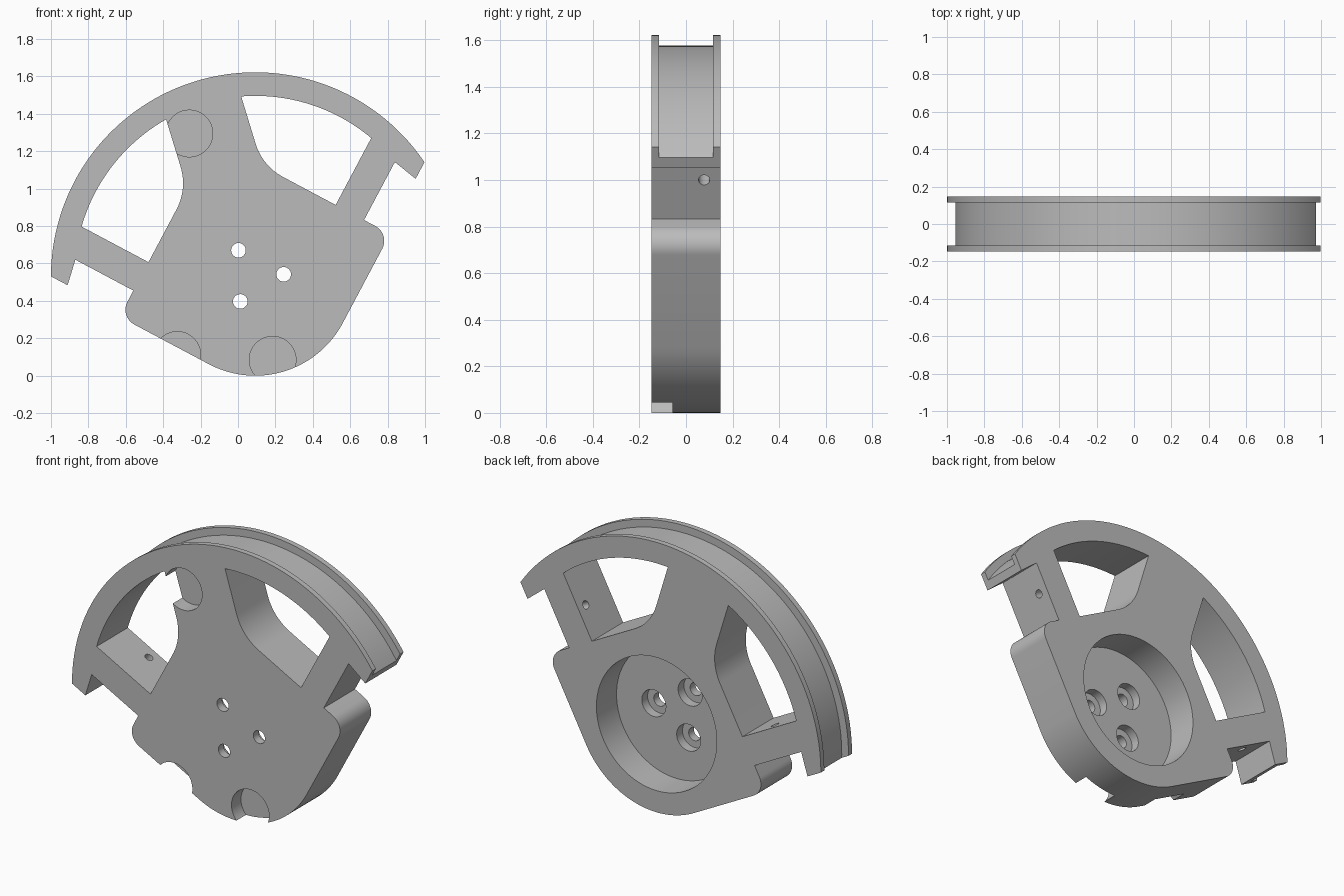
import bpy, bmesh
from math import sin, cos, radians, asin, degrees
from mathutils import Matrix

scene = bpy.context.scene
if "Cube" in bpy.data.objects:
    bpy.data.objects.remove(bpy.data.objects["Cube"], do_unlink=True)

HALF = 0.148      # half thickness
RIM = 1.092       # outer radius of the rim
RIM_IN = 0.966    # inner radius of the rim
HUB = 0.53        # hub radius
ARM_LOW, ARM_HIGH = -0.372, -0.2
SIDE = -0.54      # flat side of the hub


def arc(cx, cz, r, start, end, n):
    steps = [radians(start + (end - start) * i / n) for i in range(n + 1)]
    return [(cx + r * cos(t), cz + r * sin(t)) for t in steps]


def mirror(points):
    # reflect across the centre line of the middle spoke
    return [(-z, -x) for x, z in reversed(points)]


def make(name, bm):
    bmesh.ops.recalc_face_normals(bm, faces=bm.faces)
    mesh = bpy.data.meshes.new(name)
    bm.to_mesh(mesh)
    bm.free()
    ob = bpy.data.objects.new(name, mesh)
    scene.collection.objects.link(ob)
    return ob


def prism(name, points, y0, y1):
    bm = bmesh.new()
    face = bm.faces.new([bm.verts.new((x, y0, z)) for x, z in points])
    new = bmesh.ops.extrude_face_region(bm, geom=[face])["geom"]
    bmesh.ops.translate(bm, vec=(0, y1 - y0, 0),
                        verts=[v for v in new if isinstance(v, bmesh.types.BMVert)])
    return make(name, bm)


def disc(name, x, z, r, y0, y1, n=48):
    return prism(name, arc(x, z, r, 0, 360, n)[:-1], y0, y1)


def rod(name, location, r, depth, axis):
    bm = bmesh.new()
    turn = Matrix.Rotation(radians(90), 4, "Y") if axis == "X" else Matrix()
    bmesh.ops.create_cone(bm, cap_ends=True, segments=24, radius1=r, radius2=r,
                          depth=depth, matrix=Matrix.Translation(location) @ turn)
    return make(name, bm)


def cut(target, cutter):
    cutter.hide_render = True
    mod = target.modifiers.new("cut", "BOOLEAN")
    mod.operation = "DIFFERENCE"
    mod.solver = "EXACT"
    mod.object = cutter
    bpy.context.view_layer.update()
    graph = bpy.context.evaluated_depsgraph_get()
    mesh = bpy.data.meshes.new_from_object(target.evaluated_get(graph))
    target.modifiers.clear()
    target.data = mesh
    bpy.data.objects.remove(cutter, do_unlink=True)


# Body outline: half of it, then its mirror image
tip = -0.512
half = arc(0, 0, RIM, 135, 180 + degrees(asin(-tip / RIM)), 48)
half += [(-0.864, tip), (-0.891, ARM_LOW), (SIDE, ARM_LOW)]
half += arc(SIDE + 0.09, -HUB + 0.09, 0.09, 180, 270, 10)
half += arc(0, 0, HUB, 270, 315, 20)
body = prism("sector_wheel", half + mirror(half)[1:-1], -HALF, HALF)

# Windows between the arms and the middle spoke
spoke = 0.21
fillet = 0.3
window = arc(0, 0, RIM_IN, 135 + degrees(asin(spoke / RIM_IN)),
             180 + degrees(asin(-ARM_HIGH / RIM_IN)), 32)
window += [(SIDE, ARM_HIGH)]
window += arc(SIDE - fillet, 0.119, fillet, 0, 45, 14)
for points in (window, mirror(window)):
    cut(body, prism("window_cutter", points, -0.3, 0.3))

# Groove around the rim
groove = arc(0, 0, 1.3, 45, 225, 96) + arc(0, 0, 1.047, 225, 45, 96)
cut(body, prism("groove_cutter", groove, -0.115, 0.115))

# Round hub recess on the back
floor = -0.043
cut(body, disc("recess_cutter", 0, 0, 0.40, floor, 0.3, 96))

# Three counterbored bolt holes
for angle in (30, 150, 270):
    x, z = 0.158 * cos(radians(angle)), 0.158 * sin(radians(angle))
    x, z = x - 0.008, z + 0.003
    cut(body, disc("bolt_cutter", x, z, 0.039, -0.3, 0.1, 32))
    cut(body, disc("counterbore_cutter", x, z, 0.08, floor - 0.055, 0.1, 32))

# Three round pockets on the front
for x, z in ((-0.67, 0.51), (-0.171, -0.566), (0.291, -0.349)):
    cut(body, disc("pocket_cutter", x, z, 0.125, -0.3, -0.058))

# Small pin holes through both arms
middle = (ARM_LOW + ARM_HIGH) / 2
cut(body, rod("pin_cutter", (-0.73, 0.078, middle), 0.024, 0.3, "Z"))
cut(body, rod("pin_cutter", (-middle, 0.078, 0.73), 0.024, 0.3, "X"))

# Tilt and place
body.data.transform(Matrix.Translation((0.092, 0, HUB)) @ Matrix.Rotation(radians(28), 4, "Y"))

# Colour and shading
grey = bpy.data.materials.new("plain grey")
grey.use_nodes = True
colour = (0.5, 0.5, 0.5, 1)
grey.diffuse_color = colour
grey.node_tree.nodes["Principled BSDF"].inputs["Base Color"].default_value = colour
body.data.materials.clear()
body.data.materials.append(grey)
for o in bpy.context.selected_objects:
    o.select_set(False)
body.select_set(True)
bpy.context.view_layer.objects.active = body
bpy.ops.object.shade_smooth_by_angle(angle=radians(30))
